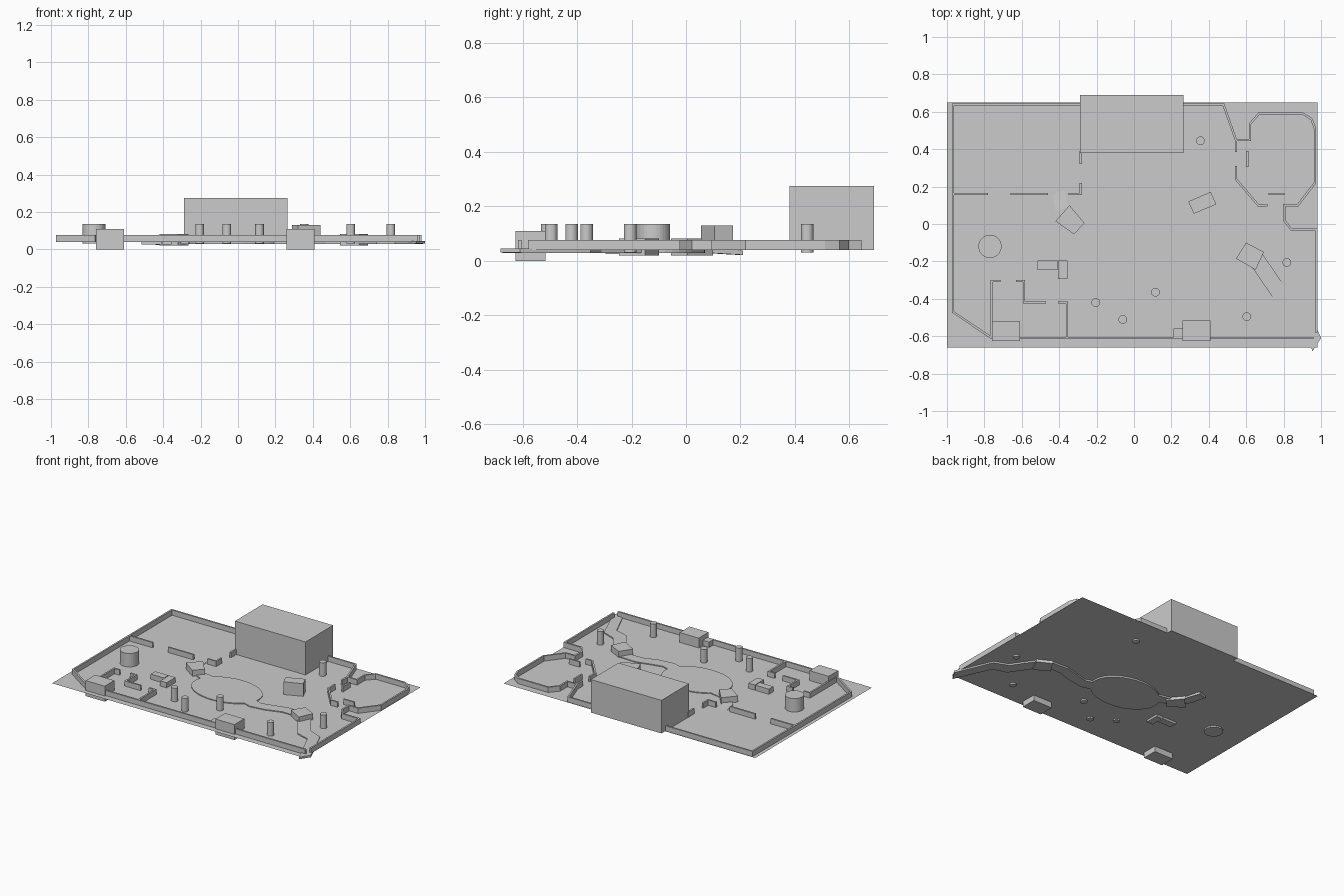
import bpy, bmesh, math
from mathutils import Vector

if "Cube" in bpy.data.objects:
    bpy.data.objects.remove(bpy.data.objects["Cube"])

GROUND = 0.04
WALL_TOP = 0.077


def make(name, bm):
    bmesh.ops.recalc_face_normals(bm, faces=bm.faces)
    me = bpy.data.meshes.new(name)
    bm.to_mesh(me)
    bm.free()
    ob = bpy.data.objects.new(name, me)
    bpy.context.collection.objects.link(ob)
    return ob


def prism(name, pts, z0, z1):
    bm = bmesh.new()
    lo = [bm.verts.new((x, y, z0)) for x, y in pts]
    hi = [bm.verts.new((x, y, z1)) for x, y in pts]
    bm.faces.new(lo[::-1])
    bm.faces.new(hi)
    n = len(pts)
    for i in range(n):
        j = (i + 1) % n
        bm.faces.new((lo[i], lo[j], hi[j], hi[i]))
    return make(name, bm)


def box(name, x0, x1, y0, y1, z0, z1):
    return prism(name, [(x0, y0), (x1, y0), (x1, y1), (x0, y1)], z0, z1)


def ellipse(cx, cy, rx, ry, n):
    return [(cx + rx * math.cos(2 * math.pi * i / n), cy + ry * math.sin(2 * math.pi * i / n))
            for i in range(n)]


def loft(name, sections):
    """Closed strip through rectangular sections."""
    bm = bmesh.new()
    rows = [[bm.verts.new(p) for p in s] for s in sections]
    for a, b in zip(rows, rows[1:]):
        for i in range(4):
            j = (i + 1) % 4
            bm.faces.new((a[i], a[j], b[j], b[i]))
    bm.faces.new(rows[0][::-1])
    bm.faces.new(rows[-1])
    return make(name, bm)


def wall(name, path, t=0.012):
    pts = [Vector(p) for p in path]
    secs = []
    for i, p in enumerate(pts):
        d0 = (p - pts[i - 1]).normalized() if i else None
        d1 = (pts[i + 1] - p).normalized() if i < len(pts) - 1 else None
        d0, d1 = d0 or d1, d1 or d0
        m = (d0 + d1).normalized()
        n = Vector((-m.y, m.x)) * (t / 2 / max(0.4, m.dot(d0)))
        a, b = p + n, p - n
        secs.append([(a.x, a.y, GROUND), (b.x, b.y, GROUND),
                     (b.x, b.y, WALL_TOP), (a.x, a.y, WALL_TOP)])
    return loft(name, secs)


def river(name, rows):
    # each row: left x, y, right x, y, bottom z, top z
    loft(name, [[(a, b, z0), (c, d, z0), (c, d, z1), (a, b, z1)] for a, b, c, d, z0, z1 in rows])


# ground sheet
bm = bmesh.new()
bm.faces.new([bm.verts.new(p) for p in ((-1, -.66, GROUND), (.98, -.66, GROUND),
                                        (.98, .65, GROUND), (-1, .65, GROUND))])
make("ground", bm)

# boundary and inner walls
walls = {
    "west_wall": [(-.76, -.61), (-.968, -.47), (-.968, .639), (-.285, .639)],
    "north_wall": [(.26, .639), (.478, .639), (.545, .449), (.62, .449), (.62, .535), (.67, .592),
                   (.90, .592), (.95, .56), (.968, .51), (.968, .22), (.875, .1), (.83, .1)],
    "yard_stub": [(.545, .449), (.545, .385)],
    "yard_wall": [(.545, .31), (.545, .24), (.665, .1), (.715, .1)],
    "yard_screen": [(.605, .39), (.605, .305)],
    "gate_screen": [(.72, .16), (.805, .16)],
    "east_wall": [(.83, .1), (.803, .1), (.803, .02), (.84, -.028), (.974, -.028), (.974, -.58)],
    "south_wall": [(-.76, -.61), (.96, -.61)],
    "field_wall_a": [(-.968, .16), (-.78, .16)],
    "field_wall_b": [(-.66, .16), (-.46, .16)],
    "field_wall_c": [(-.35, .16), (-.285, .16), (-.285, .22)],
    "field_wall_d": [(-.285, .32), (-.285, .39)],
    "room_wall_a": [(-.715, -.305), (-.76, -.305), (-.76, -.61)],
    "room_wall_b": [(-.63, -.305), (-.588, -.305), (-.588, -.42), (-.47, -.42)],
    "room_wall_c": [(-.405, -.42), (-.358, -.42), (-.358, -.61)],
}
for name, path in walls.items():
    wall(name, path)

# buildings and crates
box("main_building", -.29, .265, .38, .69, GROUND, .275)
box("gatehouse_west", -.76, -.61, -.625, -.518, 0, .11)
box("gatehouse_east", .26, .41, -.625, -.515, 0, .11)
box("gatehouse_annex", .21, .26, -.61, -.56, GROUND, .078)
box("crate_a", -.515, -.41, -.245, -.195, .025, .077)
box("crate_b", -.405, -.355, -.295, -.195, .025, .077)
prism("shed", [(.29, .12), (.32, .055), (.44, .105), (.41, .172)], GROUND, .13)

# tank and posts
prism("round_tank", ellipse(-.77, -.12, .062, .062, 32), .03, .136)
for i, (x, y) in enumerate([(.355, .445), (-.205, -.42), (-.06, -.51),
                            (.115, -.365), (.603, -.495), (.817, -.205)]):
    prism(f"post_{i + 1}", ellipse(x, y, .023, .023, 24), .03, .136)

# pond, stream and bridges
prism("pond", ellipse(-.013, -.105, .252, .175, 40), .029, .046)
river("stream_middle", [(.235, -.13, .19, -.205, .029, .046), (.285, -.145, .25, -.225, .029, .046),
                        (.37, -.125, .36, -.21, .029, .046), (.47, -.1, .47, -.175, .029, .046),
                        (.60, -.105, .60, -.175, .029, .046)])
river("stream_lower", [(.68, -.15, .62, -.215, .029, .05), (.79, -.31, .74, -.39, .029, .048),
                       (.89, -.35, .84, -.42, .029, .047), (1, -.61, .955, -.68, .03, .045)])
river("stream_upper", [(-.2, .01, -.25, -.06, .029, .046), (-.30, .03, -.345, -.02, .029, .046),
                       (-.35, .09, -.42, .07, .029, .046), (-.38, .21, -.44, .19, .022, .038)])
prism("bridge_west", [(-.42, .015), (-.32, -.055), (-.265, .005), (-.345, .1)], .02, .083)
prism("bridge_east", [(.545, -.185), (.65, -.245), (.695, -.15), (.60, -.1)], .02, .083)
